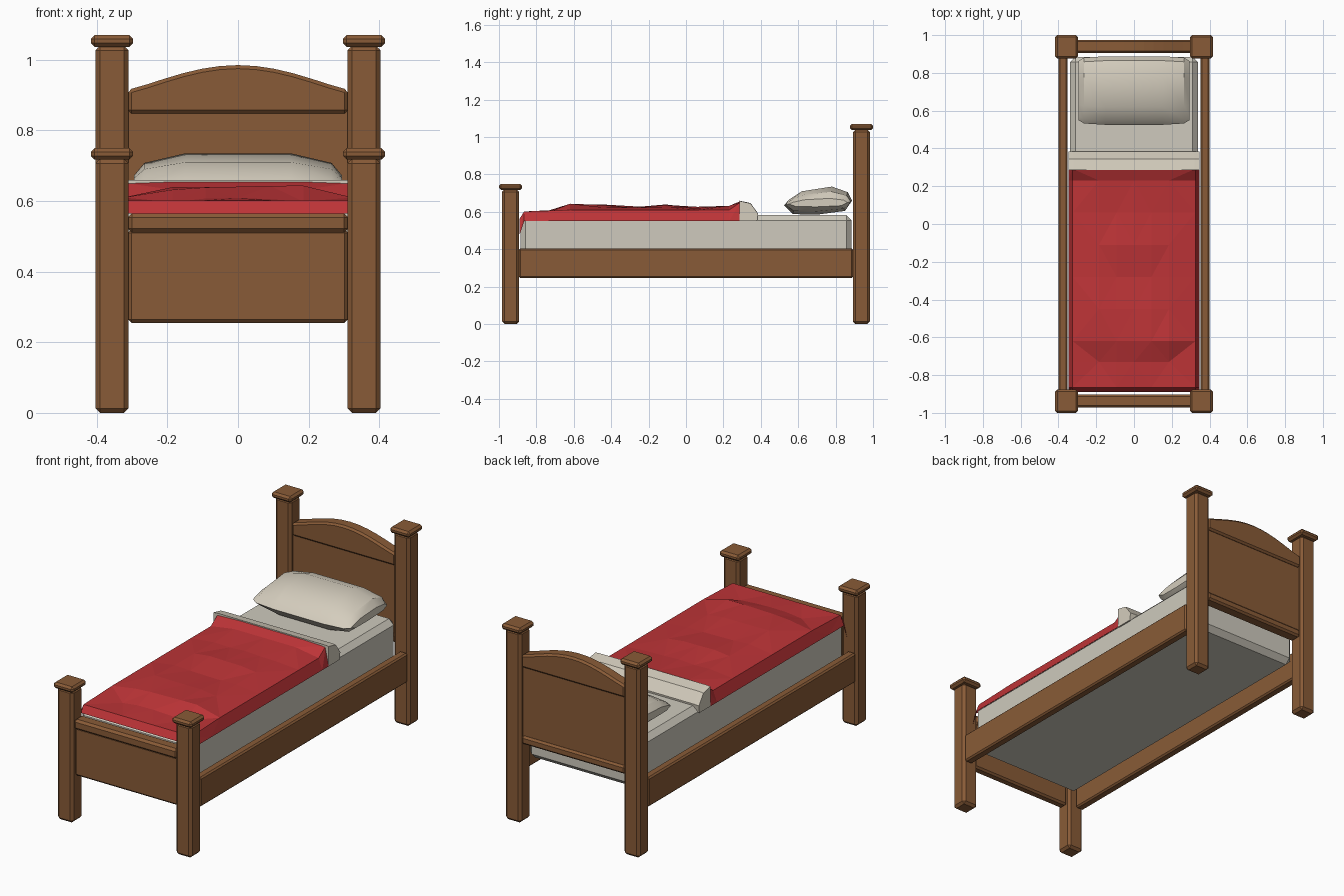
import bpy
import bmesh
import random
from math import pi, sin

random.seed(4)
if "Cube" in bpy.data.objects:
    bpy.data.objects.remove(bpy.data.objects["Cube"])


def make_material(name, rgb):
    mat = bpy.data.materials.new(name)
    mat.use_nodes = True
    mat.diffuse_color = (*rgb, 1)
    mat.node_tree.nodes["Principled BSDF"].inputs["Base Color"].default_value = (*rgb, 1)
    return mat


WOOD = make_material("warm wood", (0.25, 0.105, 0.038))
RED = make_material("red wool", (0.51, 0.034, 0.038))
MATTRESS = make_material("mattress cotton", (0.62, 0.59, 0.51))
LINEN = make_material("cream linen", (0.66, 0.61, 0.51))


def finish(name, bm, mat, bevel=0):
    """Turn a bmesh into a named object, chamfering every sharp edge."""
    if bevel:
        edges = [e for e in bm.edges if e.calc_face_angle(0) > 0.6]
        bmesh.ops.bevel(bm, geom=edges, offset=bevel, segments=1, affect="EDGES")
    bmesh.ops.recalc_face_normals(bm, faces=bm.faces)
    mesh = bpy.data.meshes.new(name)
    bm.to_mesh(mesh)
    bm.free()
    mesh.materials.append(mat)
    obj = bpy.data.objects.new(name, mesh)
    bpy.context.collection.objects.link(obj)
    return obj


def box(name, xs, ys, zs, mat, bevel=0):
    bm = bmesh.new()
    bmesh.ops.create_cube(bm, size=1)
    for v in bm.verts:
        for i, (lo, hi) in enumerate((xs, ys, zs)):
            v.co[i] = lo if v.co[i] < 0 else hi
    return finish(name, bm, mat, bevel)


def loft(name, rings, mat, caps=True):
    """Skin a series of closed rings of points."""
    bm = bmesh.new()
    rows = [[bm.verts.new(p) for p in ring] for ring in rings]
    n = len(rows[0])
    for a, b in zip(rows, rows[1:]):
        for i in range(n):
            j = (i + 1) % n
            bm.faces.new((a[i], a[j], b[j], b[i]))
    if caps:
        bm.faces.new(rows[0])
        bm.faces.new(rows[-1])
    return finish(name, bm, mat)


# Posts with square caps, and the side rails
for side, s in (("left", 1), ("right", -1)):
    for end, y, top in (("head", 0.938, 1.07), ("foot", -0.938, 0.75)):
        x = 0.357 * s
        box(f"{end}_post_{side}", (x - 0.047, x + 0.047), (y - 0.045, y + 0.045),
            (0, top - 0.03), WOOD, 0.013)
        box(f"{end}_cap_{side}", (x - 0.06, x + 0.06), (y - 0.062, y + 0.062),
            (top - 0.033, top), WOOD, 0.011)
    box(f"side_rail_{side}", sorted((0.352 * s, 0.4 * s)), (-0.892, 0.892),
        (0.245, 0.405), WOOD, 0.008)

# Headboard: panel, bottom rail and arched top
W = 0.312
box("headboard_panel", (-W, W), (0.918, 0.962), (0.44, 0.87), WOOD)
box("headboard_bottom_rail", (-W, W), (0.905, 0.973), (0.43, 0.475), WOOD, 0.01)
bm = bmesh.new()
profile = [(-W, 0.848), (W, 0.848)]
for i in range(13):
    t = i / 12
    profile.append((W - 2 * W * t, 0.915 + 0.07 * sin(pi * t) ** 1.15))
face = bm.faces.new([bm.verts.new((x, 0.905, z)) for x, z in profile])
new = bmesh.ops.extrude_face_region(bm, geom=[face])["geom"]
bmesh.ops.translate(bm, vec=(0, 0.07, 0), verts=[g for g in new if isinstance(g, bmesh.types.BMVert)])
finish("headboard_arch", bm, WOOD, 0.01)

# Footboard
box("footboard_panel", (-W, W), (-0.962, -0.912), (0.255, 0.52), WOOD, 0.01)
box("footboard_top_rail", (-W, W), (-0.972, -0.902), (0.51, 0.565), WOOD, 0.012)

# Mattress
box("mattress", (-0.338, 0.338), (-0.885, 0.885), (0.315, 0.582), MATTRESS, 0.028)

# Turned-down sheet
fold = [(0.285, 0.55), (0.285, 0.658), (0.345, 0.645), (0.385, 0.59), (0.38, 0.55)]
loft("sheet_fold", [[(x, y, z - d) for y, z in fold]
                    for x, d in ((-0.347, 0), (-0.32, -0.002), (0.32, -0.002), (0.347, 0))], LINEN)

# Pillow: one side profile shrunk towards both ends
side = [(0.525, 0.635), (0.55, 0.665), (0.62, 0.71), (0.78, 0.735), (0.865, 0.705),
        (0.888, 0.66), (0.85, 0.605), (0.7, 0.585), (0.57, 0.588)]
stations = ((0.295, 0.86, 0.3), (0.265, 0.96, 0.7), (0.15, 1, 1))
stations += tuple((-x, sy, sz) for x, sy, sz in reversed(stations))
pillow = loft("pillow", [[(x, 0.707 + (y - 0.707) * sy, 0.645 + (z - 0.645) * sz)
                          for y, z in side] for x, sy, sz in stations], LINEN)
bpy.context.view_layer.objects.active = pillow
pillow.select_set(True)
bpy.ops.object.shade_smooth_by_angle(angle=0.5)
pillow.select_set(False)

# Rumpled blanket: a triangulated sheet with steep hems on the sides and foot
columns = [-0.347, -0.325, -0.185, -0.092, 0, 0.092, 0.185, 0.325, 0.347]
rows = [(0.292, 0.657), (0.23, 0.632), (0.06, 0.63), (-0.11, 0.632), (-0.28, 0.63),
        (-0.45, 0.632), (-0.62, 0.637), (-0.73, 0.606), (-0.865, 0.602), (-0.889, 0.565)]
bm = bmesh.new()
grid = []
for r, (y, z) in enumerate(rows):
    line = []
    for c, x in enumerate(columns):
        h = z
        if c in (0, 8):
            h = 0.48 if r == 9 else 0.55
        elif c in (1, 7):
            h = min(z, 0.61) if r else z - 0.005
        elif 1 < r < 8:
            h += random.uniform(-0.011, 0.009)
        line.append(bm.verts.new((x, y, h)))
    grid.append(line)
for r in range(len(rows) - 1):
    for c in range(len(columns) - 1):
        a, b = grid[r][c], grid[r][c + 1]
        d, e = grid[r + 1][c], grid[r + 1][c + 1]
        if (r + c) % 2:
            bm.faces.new((a, d, e))
            bm.faces.new((a, e, b))
        else:
            bm.faces.new((a, d, b))
            bm.faces.new((b, d, e))
finish("blanket", bm, RED)
